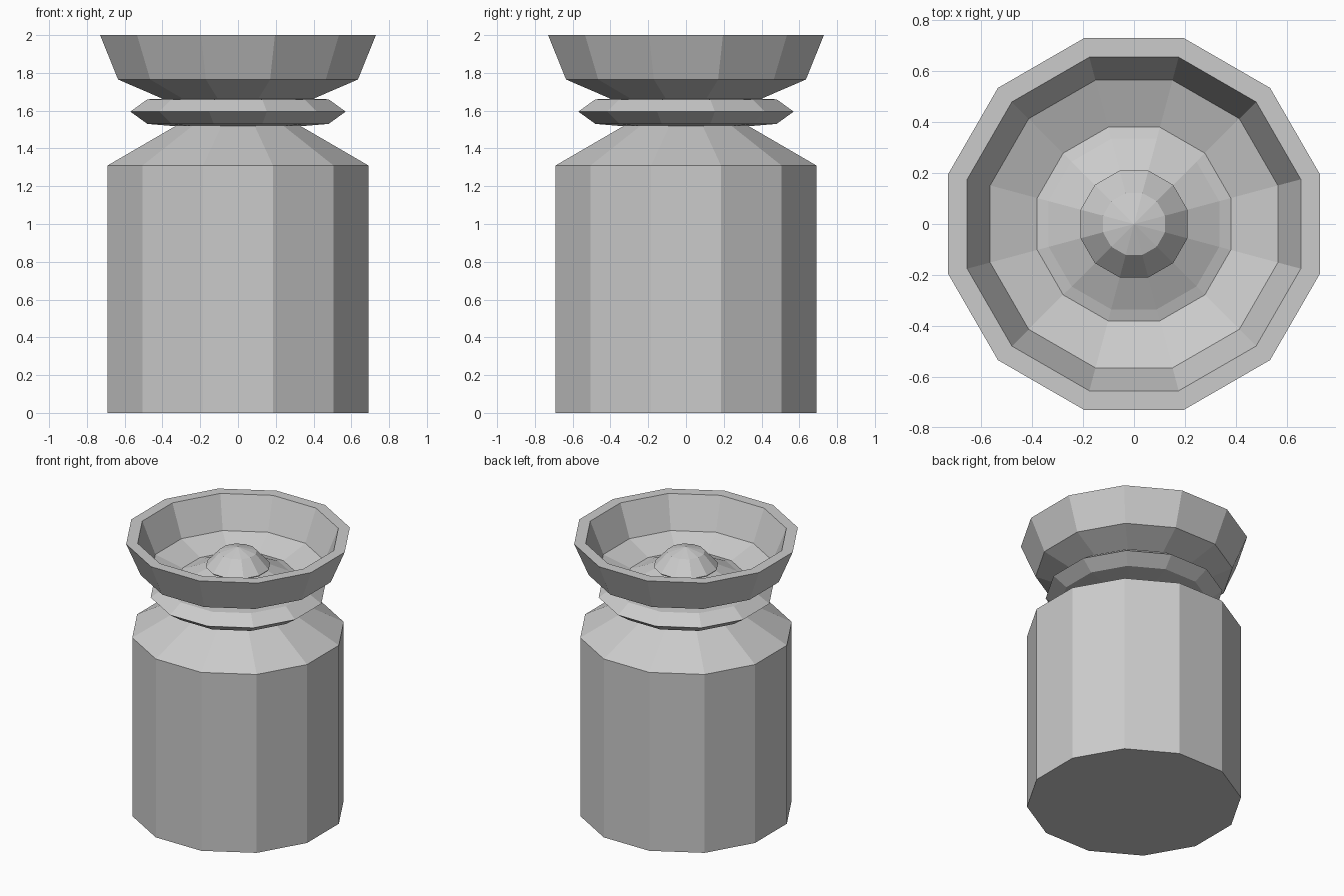
import bpy, bmesh, math

if "Cube" in bpy.data.objects:
    bpy.data.objects.remove(bpy.data.objects["Cube"])

SIDES = 12
grey = bpy.data.materials.new("plain_grey")
grey.diffuse_color = (0.6, 0.6, 0.6, 1)
grey.use_nodes = True
grey.node_tree.nodes["Principled BSDF"].inputs["Base Color"].default_value = grey.diffuse_color


def lathe(name, profile):
    """Spin (flat-to-centre distance, z) points into a 12-sided flat shaded part."""
    bm = bmesh.new()
    rings = []
    for d, z in profile:
        r = d / math.cos(math.pi / SIDES)
        if d == 0:
            rings.append([bm.verts.new((0, 0, z))])
        else:
            angles = [math.tau * (i + 0.5) / SIDES for i in range(SIDES)]
            rings.append([bm.verts.new((r * math.cos(a), r * math.sin(a), z)) for a in angles])
    for lo, hi in zip(rings, rings[1:]):
        for i in range(SIDES):
            j = (i + 1) % SIDES
            if len(lo) == 1:
                bm.faces.new((lo[0], hi[j], hi[i]))
            elif len(hi) == 1:
                bm.faces.new((lo[i], lo[j], hi[0]))
            else:
                bm.faces.new((lo[i], lo[j], hi[j], hi[i]))
    bmesh.ops.recalc_face_normals(bm, faces=bm.faces)
    mesh = bpy.data.meshes.new(name)
    bm.to_mesh(mesh)
    bm.free()
    mesh.materials.append(grey)
    obj = bpy.data.objects.new(name, mesh)
    bpy.context.collection.objects.link(obj)
    return obj


# Straight body with sloping shoulder
lathe("jar_body", [(0, 0), (0.69, 0), (0.69, 1.31), (0.32, 1.525), (0, 1.525)])

# Pointed collar around the neck
lathe("neck_collar", [(0, 1.515), (0.30, 1.515), (0.48, 1.53), (0.57, 1.595),
                      (0.48, 1.66), (0.36, 1.665), (0, 1.665)])

# Flared bowl on top, with wall thickness and a raised centre floor
lathe("flared_bowl", [(0, 1.655), (0.38, 1.655), (0.635, 1.765), (0.73, 2.0),
                      (0.655, 2.0), (0.565, 1.77), (0.38, 1.70), (0.335, 1.713),
                      (0.20, 1.778), (0, 1.778)])

# Rounded knob in the bowl
lathe("centre_knob", [(0, 1.71), (0.15, 1.72), (0.21, 1.785), (0.122, 1.885), (0, 1.92)])
